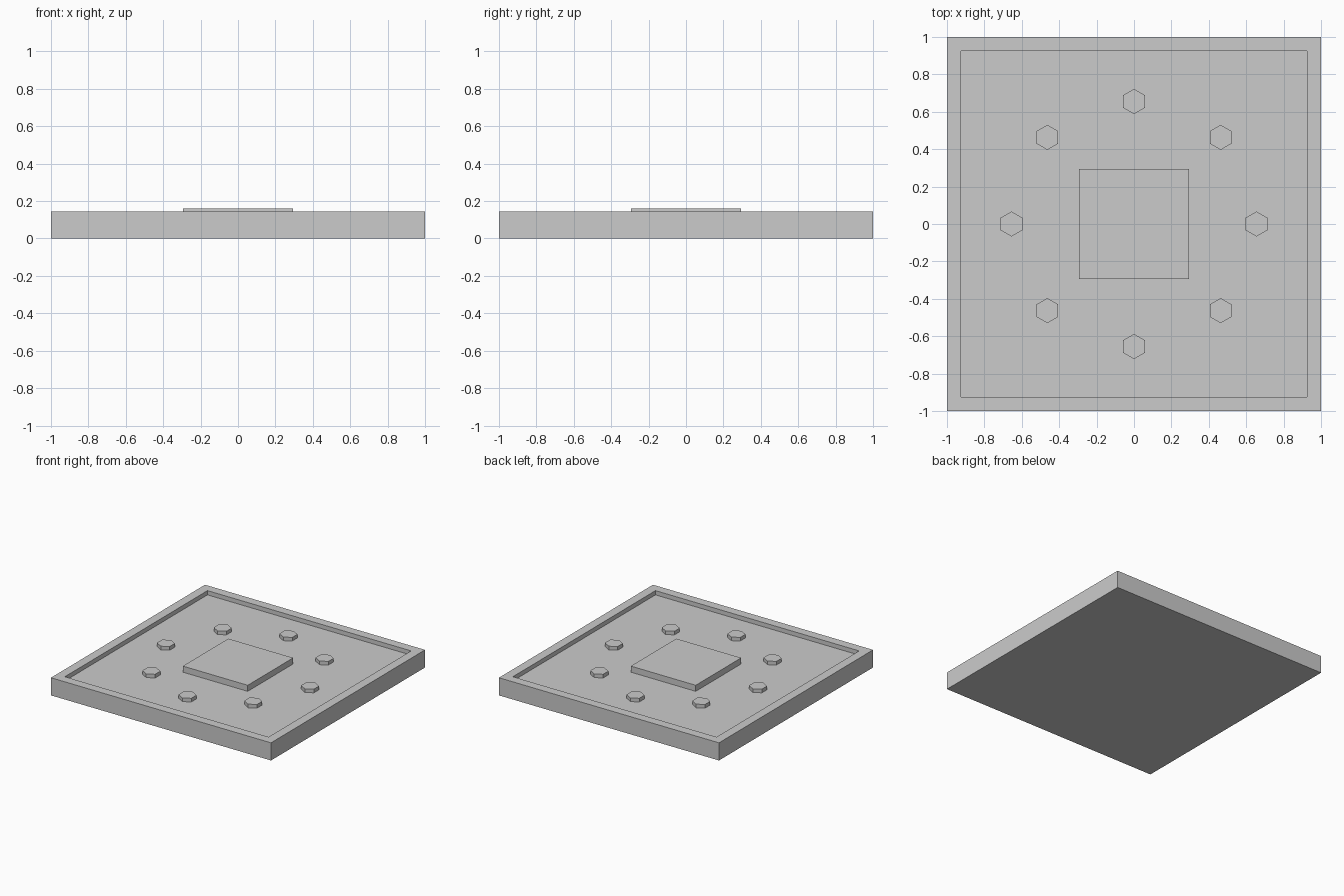
import bpy
import bmesh
from math import cos, sin, pi
from mathutils import Matrix

if "Cube" in bpy.data.objects:
    bpy.data.objects.remove(bpy.data.objects["Cube"], do_unlink=True)

FLOOR = 0.11
RIM_TOP = 0.145

# Single grey finish
grey = bpy.data.materials.new("plain_grey")
grey.use_nodes = True
colour = (0.6, 0.6, 0.6, 1)
grey.diffuse_color = colour
grey.node_tree.nodes["Principled BSDF"].inputs["Base Color"].default_value = colour


def add_object(name, bm):
    mesh = bpy.data.meshes.new(name)
    bm.to_mesh(mesh)
    bm.free()
    mesh.materials.append(grey)
    obj = bpy.data.objects.new(name, mesh)
    bpy.context.collection.objects.link(obj)
    return obj


def box(width, bottom, top):
    bm = bmesh.new()
    height = top - bottom
    matrix = Matrix.Translation((0, 0, bottom + height / 2)) @ Matrix.Diagonal((width, width, height, 1))
    bmesh.ops.create_cube(bm, size=1, matrix=matrix)
    return bm


# Square tray: a slab whose top is inset and sunk inside a raised rim
bm = box(2, 0, RIM_TOP)
bm.normal_update()
top = max(bm.faces, key=lambda f: f.calc_center_median().z)
bmesh.ops.inset_region(bm, faces=[top], thickness=0.105)
floor = [f for f in bm.faces if all(abs(v.co.x) < 0.95 for v in f.verts)][0]
rim_inner = [(v, v.co.copy()) for v in floor.verts]
walls = bmesh.ops.extrude_face_region(bm, geom=[floor])
for v in [g for g in walls["geom"] if isinstance(g, bmesh.types.BMVert)]:
    v.co.z = FLOOR
if floor.is_valid:
    bmesh.ops.delete(bm, geom=[floor], context="FACES_ONLY")
bmesh.ops.recalc_face_normals(bm, faces=bm.faces)
add_object("base_tray", bm)

# Raised square in the middle
add_object("centre_plate", box(0.59, FLOOR, 0.16))

# Ring of hexagonal bolt heads, each with a point towards the back
for i in range(8):
    angle = i * pi / 4
    bm = bmesh.new()
    height = 0.03
    matrix = Matrix.Translation((0.655 * cos(angle), 0.655 * sin(angle), FLOOR + height / 2))
    bmesh.ops.create_cone(bm, cap_ends=True, segments=6, radius1=0.067, radius2=0.067,
                          depth=height, matrix=matrix)
    # Blender starts the circle on +y, so the points already face front and back
    add_object(f"bolt_head_{i + 1}", bm)
